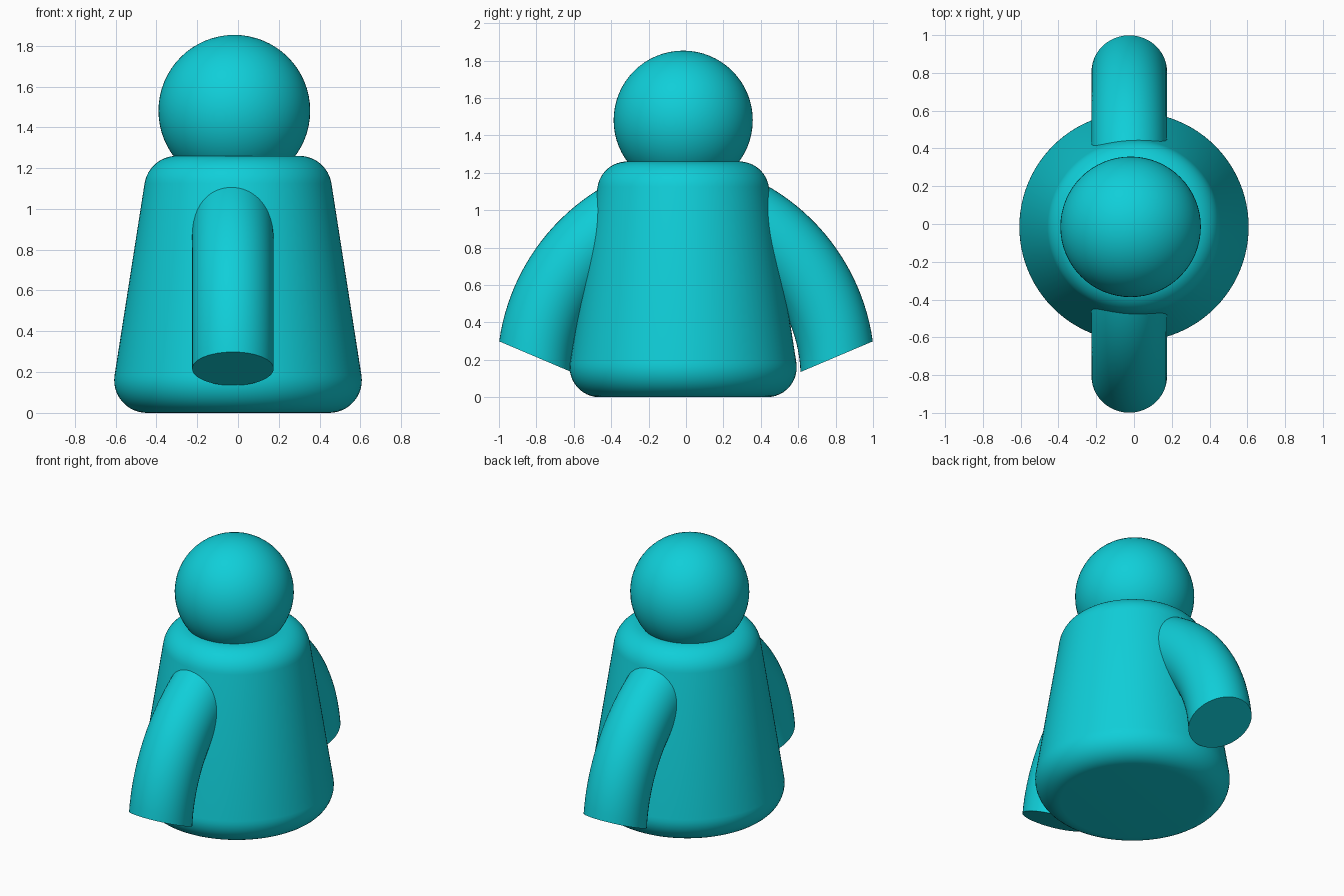
import bpy, bmesh, math

cube = bpy.data.objects.get("Cube")
if cube:
    bpy.data.objects.remove(cube, do_unlink=True)

teal = bpy.data.materials.new("teal")
teal.use_nodes = True
color = (0.005, 0.62, 0.69, 1)
teal.diffuse_color = color
teal.node_tree.nodes["Principled BSDF"].inputs["Base Color"].default_value = color


def finish(name, bm):
    bmesh.ops.recalc_face_normals(bm, faces=bm.faces)
    mesh = bpy.data.meshes.new(name)
    bm.to_mesh(mesh)
    bm.free()
    mesh.materials.append(teal)
    obj = bpy.data.objects.new(name, mesh)
    bpy.context.collection.objects.link(obj)
    bpy.ops.object.select_all(action='DESELECT')
    obj.select_set(True)
    bpy.context.view_layer.objects.active = obj
    bpy.ops.object.shade_smooth_by_angle(angle=math.radians(35))
    return obj


def loft(bm, rings):
    """Skin a list of closed point rings and cap both ends."""
    loops = [[bm.verts.new(p) for p in ring] for ring in rings]
    for a, b in zip(loops, loops[1:]):
        n = len(a)
        for i in range(n):
            j = (i + 1) % n
            bm.faces.new((a[i], a[j], b[j], b[i]))
    bm.faces.new(loops[0][::-1])
    bm.faces.new(loops[-1])


def circle(n):
    return [2 * math.pi * i / n for i in range(n)]


# Body: tapered cone with rounded bottom and shoulder
def fillet(r, z, radius, start, end, steps=12):
    angles = [math.radians(start + (end - start) * i / steps) for i in range(steps + 1)]
    return [(r + radius * math.cos(a), z + radius * math.sin(a)) for a in angles]


profile = fillet(0.447, 0.16, 0.16, -90, 9) + fillet(0.30, 1.10, 0.16, 9, 90)
bm = bmesh.new()
loft(bm, [[(r * math.cos(a), r * math.sin(a) - 0.015, z) for a in circle(96)]
          for r, z in profile])
finish("body", bm)

# Head
bm = bmesh.new()
bmesh.ops.create_uvsphere(bm, u_segments=64, v_segments=32, radius=0.372)
bmesh.ops.translate(bm, verts=bm.verts, vec=(-0.018, -0.015, 1.481))
finish("head", bm)


# Arms: curved tubes sweeping from the shoulder to a slanted flat end
def arm(name, side):
    steps, rings = 24, []
    for i in range(steps + 1):
        t = i / steps
        sweep = math.radians(8 + 64 * t)
        tilt = math.radians(23 + 49 * t)
        y = -0.13 + 1.14 * math.cos(sweep) - 0.21 * math.cos(tilt)
        z = 0.14 + 1.14 * math.sin(sweep) - 0.21 * math.sin(tilt)
        rings.append([(-0.025 + 0.2 * math.sin(a),
                       side * (y + 0.21 * math.cos(a) * math.cos(tilt)),
                       z + 0.21 * math.cos(a) * math.sin(tilt)) for a in circle(48)])
    bm = bmesh.new()
    loft(bm, rings)
    finish(name, bm)


arm("front_arm", -1)
arm("back_arm", 1)
